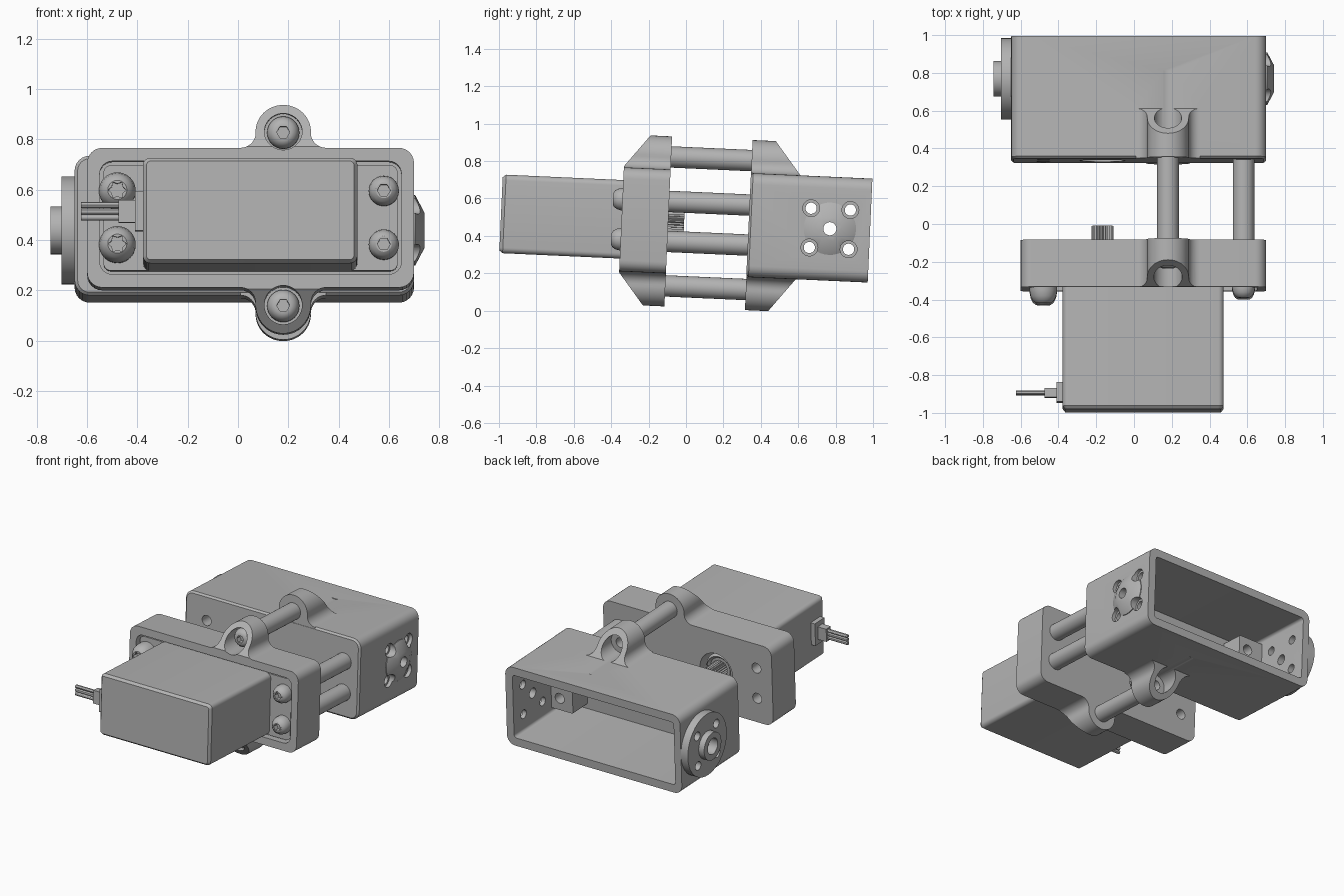
import bpy, bmesh
from math import sin, cos, pi, radians, atan2, sqrt
from mathutils import Matrix, Vector

if "Cube" in bpy.data.objects:
    bpy.data.objects.remove(bpy.data.objects["Cube"])

grey = bpy.data.materials.new("plain grey")
grey.use_nodes = True
GREY = (0.45, 0.45, 0.45, 1)
grey.diffuse_color = GREY
grey.node_tree.nodes["Principled BSDF"].inputs["Base Color"].default_value = GREY
parts = []


# Cross-sections
def arc(cx, cy, r, a0, a1, n):
    return [(cx + r * cos(a0 + (a1 - a0) * i / n), cy + r * sin(a0 + (a1 - a0) * i / n))
            for i in range(n + 1)]


def circle(cx, cy, r, n=40):
    return arc(cx, cy, r, 0, 2 * pi, n)[:-1]


def star(cx, cy, r_out, r_in, teeth):
    n = teeth * 2
    return [(cx + (r_in if i % 2 else r_out) * cos(2 * pi * i / n),
             cy + (r_in if i % 2 else r_out) * sin(2 * pi * i / n)) for i in range(n)]


def rrect(x0, x1, h, r, inset=0):
    x0, x1, h, r = x0 + inset, x1 - inset, h - inset, max(r - inset, 0.005)
    pts = []
    for k, (x, z) in enumerate([(x1 - r, h - r), (x0 + r, h - r), (x0 + r, r - h), (x1 - r, r - h)]):
        pts += arc(x, z, r, k * pi / 2, (k + 1) * pi / 2, 6)
    return pts


# Loft through (position, section) pairs along y or x
def loft(name, sections, axis="Y", keep=True):
    bm = bmesh.new()
    rings = [[bm.verts.new((u, t, v) if axis == "Y" else (t, u, v)) for u, v in pts]
             for t, pts in sections]
    for a, b in zip(rings, rings[1:]):
        for i in range(len(a)):
            j = (i + 1) % len(a)
            bm.faces.new((a[i], a[j], b[j], b[i]))
    bm.faces.new(rings[0])
    bm.faces.new(rings[-1])
    bmesh.ops.recalc_face_normals(bm, faces=bm.faces)
    mesh = bpy.data.meshes.new(name)
    bm.to_mesh(mesh)
    bm.free()
    mesh.materials.append(grey)
    ob = bpy.data.objects.new(name, mesh)
    bpy.context.collection.objects.link(ob)
    if keep:
        parts.append(ob)
    return ob


def prism(name, pts, a, b, axis="Y", keep=True):
    return loft(name, [(a, pts), (b, pts)], axis, keep)


def lathe(name, u, v, profile, axis="Y", keep=True, n=40):
    return loft(name, [(t, circle(u, v, r, n)) for t, r in profile], axis, keep)


# Boolean with temporary tools
def boolean(ob, tools, op="DIFFERENCE"):
    for tool in tools:
        m = ob.modifiers.new("bool", "BOOLEAN")
        m.operation, m.solver, m.object = op, "EXACT", tool
    dg = bpy.context.evaluated_depsgraph_get()
    mesh = bpy.data.meshes.new_from_object(ob.evaluated_get(dg))
    ob.modifiers.clear()
    ob.data = mesh
    for tool in tools:
        bpy.data.objects.remove(tool)


def drill(u, v, r, a, b, axis="Y"):
    return prism("drill", circle(u, v, r), a, b, axis, False)


# Layout shared by both housings
LUG_X, LUG_Z, LUG_R, HALF = 0.18, 0.345, 0.11, 0.278
ROD_X, ROD_Z, SCREW_X, SPLINE_X = 0.58, 0.107, -0.48, -0.167
SIDES = (1, -1)


# Flared lug with a sloping back
def lug(sign, y0, y1, slope_foot, slope_top):
    f = 0.06
    dz = HALF + f - LUG_Z
    d = sqrt((LUG_R + f) ** 2 - dz ** 2)
    a = atan2(dz, d)
    half = [(d, HALF - 0.03)] + arc(d, HALF + f, f, -pi / 2, a - pi, 8)
    half += arc(0, LUG_Z, LUG_R, a, pi / 2, 14)[1:]
    pts = half + [(-x, z) for x, z in half[-2::-1]]
    ob = prism("lug", [(LUG_X + x, sign * z) for x, z in pts], y0, y1, keep=False)
    dy, rise = slope_top - slope_foot, LUG_Z + LUG_R - HALF
    normal = Vector((0, -rise if dy > 0 else rise, sign * abs(dy)))
    bm = bmesh.new()
    bm.from_mesh(ob.data)
    cut = bmesh.ops.bisect_plane(bm, geom=bm.verts[:] + bm.edges[:] + bm.faces[:], dist=1e-5,
                                 plane_co=(0, slope_foot, sign * HALF), plane_no=normal,
                                 clear_outer=True)
    bmesh.ops.holes_fill(bm, edges=[e for e in bm.edges if e.is_boundary], sides=0)
    bmesh.ops.recalc_face_normals(bm, faces=bm.faces)
    bm.to_mesh(ob.data)
    bm.free()
    return ob


# Front housing: recessed plate with lugs
plate = prism("front_housing", rrect(-0.6, 0.7, HALF, 0.06), -0.345, -0.095)
boolean(plate, [lug(s, -0.345, -0.095, -0.35, -0.21) for s in SIDES], "UNION")
cuts = [prism("recess", rrect(-0.55, 0.65, 0.225, 0.05), -0.4, -0.26, keep=False),
        drill(SPLINE_X, 0, 0.125, -0.3, 0)]
for s in SIDES:
    cuts += [drill(LUG_X, s * LUG_Z, 0.075, -0.4, -0.19),
             drill(SCREW_X, s * ROD_Z, 0.035, -0.2, 0)]
boolean(plate, cuts)

# Rear housing: open box with lugs, inner mounts and bores
HUB_Y = 0.77
box = loft("rear_housing", [(0.335, rrect(-0.65, 0.7, HALF, 0.06, 0.012)),
                            (0.347, rrect(-0.65, 0.7, HALF, 0.06)),
                            (0.985, rrect(-0.65, 0.7, HALF, 0.06))])
boolean(box, [lug(s, 0.336, 0.65, 0.6, 0.46) for s in SIDES], "UNION")
boolean(box, [prism("cavity", rrect(-0.6, 0.645, 0.222, 0.02), 0.41, 1.1, keep=False)])
boolean(box, [prism("mount", rrect(a, b, 0.19, 0.006), 0.4, 0.57, keep=False)
              for a, b in ((-0.61, -0.41), (0.48, 0.66))], "UNION")
cuts = [drill(SPLINE_X, 0, 0.12, 0.3, 0.45), drill(HUB_Y, 0, 0.035, -0.9, 0.9, "X")]
for s in SIDES:
    cuts += [drill(LUG_X, s * LUG_Z, 0.072, 0.45, 0.8),
             drill(LUG_X, s * LUG_Z, 0.034, 0.38, 0.5),
             drill(SCREW_X, s * ROD_Z, 0.035, 0.3, 0.7),
             drill(ROD_X, s * ROD_Z, 0.035, 0.37, 0.7)]
    for t in SIDES:
        cuts += [drill(HUB_Y + t * 0.105, s * 0.105, 0.03, -0.9, 0.9, "X"),
                 drill(HUB_Y + t * 0.105, s * 0.105, 0.045, 0.675, 0.9, "X")]
boolean(box, cuts)

# Side hubs: scalloped cone and stepped disc
cone = lathe("cone_hub", HUB_Y, 0, [(0.695, 0.14), (0.705, 0.14), (0.742, 0.07)], "X")
disc = lathe("disc_hub", HUB_Y, 0, [(-0.645, 0.215), (-0.703, 0.215), (-0.703, 0.095),
                                    (-0.745, 0.095)], "X")
cone_cuts = [drill(HUB_Y, 0, 0.035, 0.6, 0.9, "X")]
disc_cuts = [drill(HUB_Y, 0, 0.035, -0.9, -0.5, "X"), drill(HUB_Y, 0, 0.055, -0.9, -0.68, "X")]
for s in SIDES:
    for t in SIDES:
        cone_cuts.append(drill(HUB_Y + t * 0.105, s * 0.105, 0.045, 0.6, 0.9, "X"))
        disc_cuts.append(drill(HUB_Y + t * 0.105, s * 0.105, 0.03, -0.9, -0.5, "X"))
boolean(cone, cone_cuts)
boolean(disc, disc_cuts)

# Motor body, flange and output shaft
loft("motor_body", [(-0.99, rrect(-0.378, 0.475, 0.21, 0.03, 0.014)),
                    (-0.972, rrect(-0.378, 0.475, 0.21, 0.03)),
                    (-0.27, rrect(-0.378, 0.475, 0.21, 0.03))])
prism("motor_flange", rrect(-0.535, 0.635, 0.21, 0.03), -0.325, -0.262)
lathe("shaft_collar", SPLINE_X, 0, [(-0.29, 0.105), (-0.14, 0.105), (-0.125, 0.09),
                                    (-0.14, 0.075)])
prism("splined_shaft", star(SPLINE_X, 0, 0.058, 0.05, 24), -0.2, -0.01)

# Cable plug and wires
prism("plug_base", [(-0.945, -0.078), (-0.84, -0.078), (-0.84, 0.078), (-0.945, 0.078)],
      -0.41, -0.37, "X")
prism("plug_neck", [(-0.92, -0.045), (-0.87, -0.045), (-0.87, 0.045), (-0.92, 0.045)],
      -0.475, -0.405, "X")
for i in (-1, 0, 1):
    lathe("wire", -0.895, i * 0.025, [(-0.625, 0.012), (-0.47, 0.012)], "X", n=12)


# Domed screws with a drive socket
def screw(name, x, z, base, tip, r, socket):
    h = base - tip
    head = lathe(name, x, z, [(base, r), (base - h * 0.35, r), (base - h * 0.65, r * 0.92),
                              (base - h * 0.88, r * 0.75), (tip, r * 0.52)])
    boolean(head, [prism("socket", socket, tip - 0.1, tip + 0.035, keep=False)])


for s in SIDES:
    z = s * ROD_Z
    screw("flange_screw", SCREW_X, z, -0.32, -0.425, 0.073, star(SCREW_X, z, 0.036, 0.025, 6))
    screw("rod_screw", ROD_X, z, -0.32, -0.395, 0.06, circle(ROD_X, z, 0.026, 6))
    z = s * LUG_Z
    screw("lug_screw", LUG_X, z, -0.185, -0.25, 0.064, circle(LUG_X, z, 0.026, 6))
    # Spacer rods between the housings
    for x, z in ((LUG_X, s * LUG_Z), (ROD_X, s * ROD_Z)):
        lathe("spacer_rod", x, z, [(-0.1, 0.057), (0.34, 0.057)])

# Tilt the assembly and shade it
tilt = Matrix.Translation((0, 0, 0.473)) @ Matrix.Rotation(radians(-2.6), 4, "X")
bpy.ops.object.select_all(action="DESELECT")
for ob in parts:
    ob.data.transform(tilt)
    ob.select_set(True)
bpy.context.view_layer.objects.active = parts[0]
bpy.ops.object.shade_smooth_by_angle(angle=radians(30))
